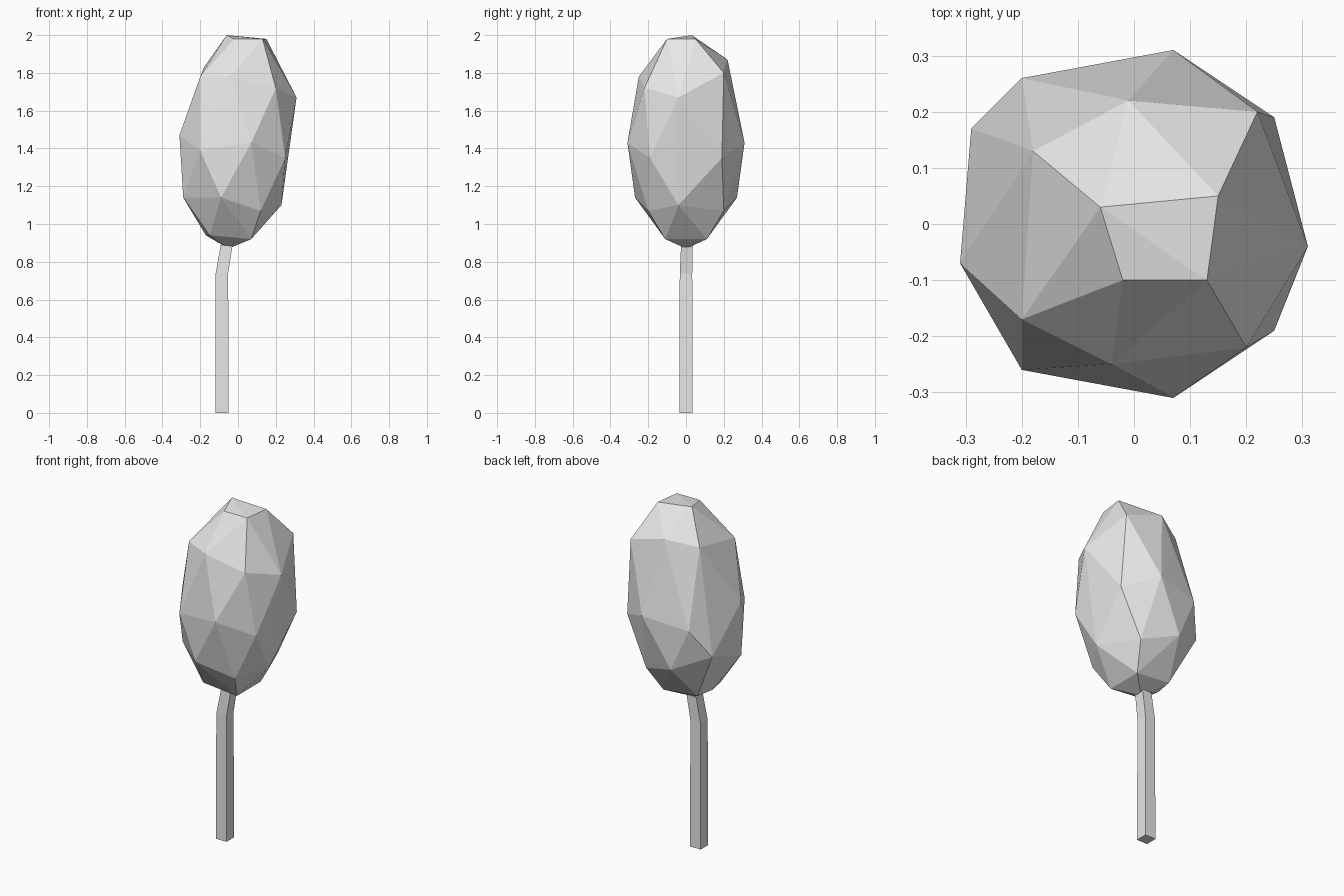
import bpy
import bmesh

start_cube = bpy.data.objects.get("Cube")
if start_cube:
    bpy.data.objects.remove(start_cube, do_unlink=True)


def make_material(name, colour):
    material = bpy.data.materials.new(name)
    material.use_nodes = True
    material.diffuse_color = colour
    material.node_tree.nodes["Principled BSDF"].inputs["Base Color"].default_value = colour
    return material


def finish(name, bm, material):
    """Turn a bmesh into a flat shaded object."""
    bmesh.ops.recalc_face_normals(bm, faces=bm.faces[:])
    mesh = bpy.data.meshes.new(name)
    bm.to_mesh(mesh)
    bm.free()
    mesh.materials.append(material)
    obj = bpy.data.objects.new(name, mesh)
    bpy.context.scene.collection.objects.link(obj)
    return obj


pale_grey = make_material("pale grey", (0.8, 0.8, 0.8, 1))

# Crown: a faceted, leaning egg, given as corner points in hundredths
top_cap = [(-6, 3, 200), (-2, -10, 198), (13, -10, 198), (15, 5, 198),
           (-1, 22, 187), (-18, 13, 183)]
shoulder = [(-20, -17, 178), (-4, -25, 178), (20, -22, 172),
            (31, -4, 167), (22, 20, 180)]
left_and_right = [(-31, -7, 147), (-29, 17, 123), (-29, -10, 114),
                  (23, -4, 110), (-17, 0, 94), (-5, 0, 87)]
mirrored = [(-20, 26, 139), (7, 31, 143), (25, 19, 135),
            (-9, 27, 114), (12, 20, 107), (-15, 11, 94), (7, 11, 92)]

points = top_cap + shoulder + left_and_right + mirrored
points += [(x, -y, z) for x, y, z in mirrored]

crown = bmesh.new()
for point in points:
    crown.verts.new([value / 100 for value in point])
hull = bmesh.ops.convex_hull(crown, input=crown.verts[:])
unused = [v for v in hull["geom_interior"] if isinstance(v, bmesh.types.BMVert)]
bmesh.ops.delete(crown, geom=unused, context="VERTS")
finish("crown", crown, pale_grey)

# Trunk: a square post that bends into the crown
trunk = bmesh.new()
sections = [(-0.085, 0.0, 0.0, 0.035), (-0.085, 0.0, 0.74, 0.033),
            (-0.06, 0.005, 0.89, 0.031)]
rings = []
for x, y, z, half in sections:
    corners = [(-half, -half), (half, -half), (half, half), (-half, half)]
    rings.append([trunk.verts.new((x + dx, y + dy, z)) for dx, dy in corners])
for lower, upper in zip(rings, rings[1:]):
    for i in range(len(lower)):
        j = (i + 1) % len(lower)
        trunk.faces.new((lower[i], lower[j], upper[j], upper[i]))
trunk.faces.new(rings[0])
trunk.faces.new(rings[-1])
finish("trunk", trunk, pale_grey)
